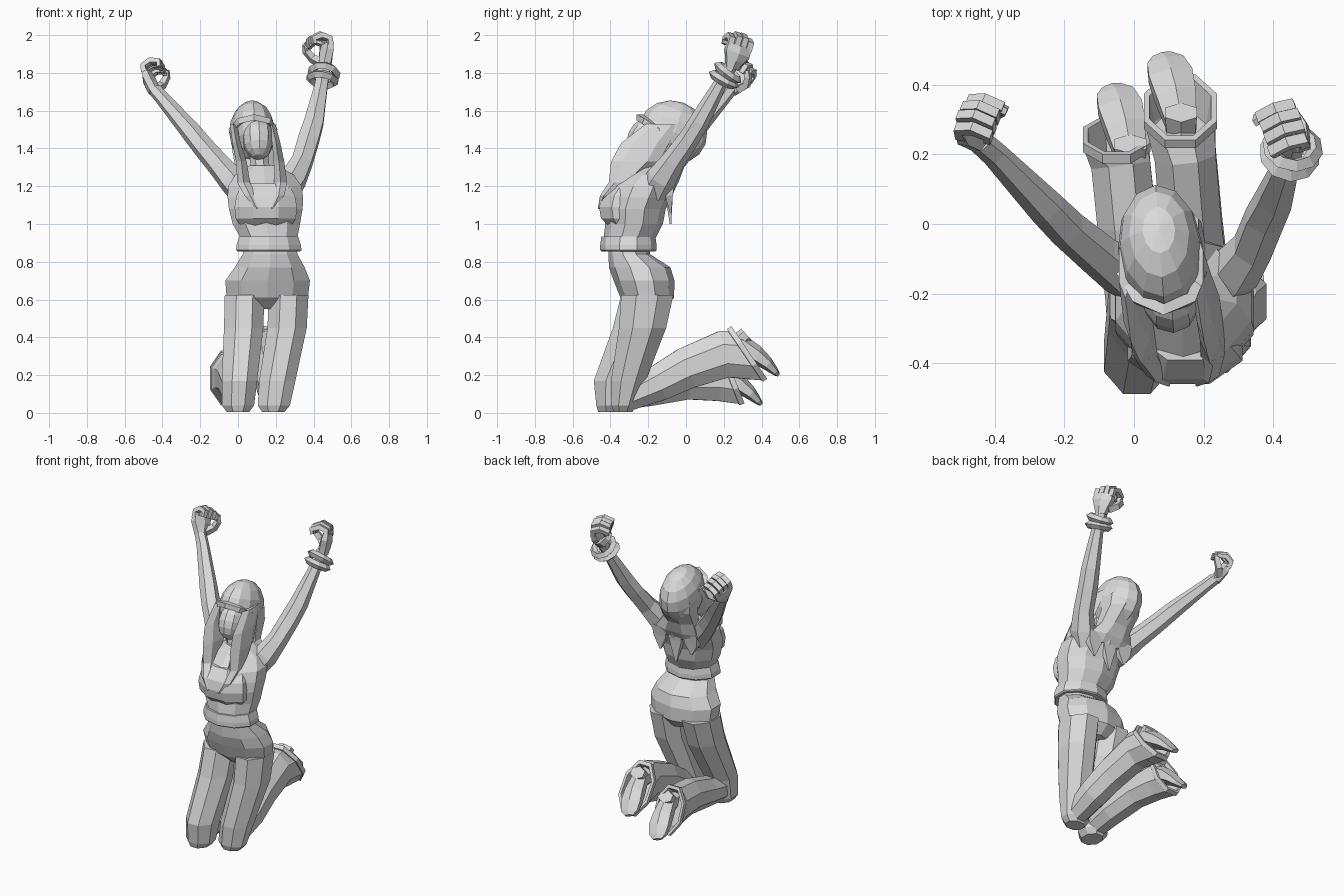
import bpy, bmesh, math
from mathutils import Vector, Matrix

GREY = bpy.data.materials.new("light_grey")
GREY.diffuse_color = (0.7, 0.7, 0.7, 1)


def finish(name, bm):
    bmesh.ops.recalc_face_normals(bm, faces=bm.faces)
    me = bpy.data.meshes.new(name)
    bm.to_mesh(me)
    bm.free()
    me.materials.append(GREY)
    ob = bpy.data.objects.new(name, me)
    bpy.context.collection.objects.link(ob)
    return ob


def loft(name, rings, n=8, level=False, ref=(1, 0, 0)):
    """Skin rings (x, y, z, half width, half depth[, normal]); level = horizontal rings."""
    bm = bmesh.new()
    pts = [Vector(r[:3]) for r in rings]
    loops = []
    k = math.cos(math.pi / n)
    for i, r in enumerate(rings):
        if len(r) > 5:
            t = Vector(r[5]).normalized()
        elif level:
            t = Vector((0, 0, 1))
        else:
            t = (pts[min(i + 1, len(pts) - 1)] - pts[max(i - 1, 0)]).normalized()
        u = Vector(ref)
        u = (u - t * u.dot(t)).normalized()
        v = t.cross(u)
        ring = []
        for j in range(n):
            w = 2 * math.pi * (j + 0.5) / n
            ring.append(bm.verts.new(pts[i] + u * (math.cos(w) * r[3] / k) + v * (math.sin(w) * r[4] / k)))
        loops.append(ring)
    for a, b in zip(loops, loops[1:]):
        for j in range(n):
            bm.faces.new((a[j], a[(j + 1) % n], b[(j + 1) % n], b[j]))
    bm.faces.new(loops[0])
    bm.faces.new(loops[-1])
    return finish(name, bm)


def ball(name, centre, radii, tilt=0, turn=0, seg=12, rows=8):
    bm = bmesh.new()
    m = (Matrix.Translation(centre) @ Matrix.Rotation(math.radians(turn), 4, 'Z')
         @ Matrix.Rotation(math.radians(tilt), 4, 'X') @ Matrix.Diagonal((*radii, 1)))
    bmesh.ops.create_uvsphere(bm, u_segments=seg, v_segments=rows, radius=1, matrix=m)
    return finish(name, bm)


def torus(name, centre, axis, major, minor, seg=10, sides=4):
    bm = bmesh.new()
    q = Vector(axis).to_track_quat('Z', 'Y')
    rows = []
    for i in range(seg):
        a = 2 * math.pi * i / seg
        d = Vector((math.cos(a), math.sin(a), 0))
        rows.append([bm.verts.new(Vector(centre) + q @ (
            d * (major + minor * math.cos(2 * math.pi * j / sides))
            + Vector((0, 0, minor * math.sin(2 * math.pi * j / sides))))) for j in range(sides)])
    for i in range(seg):
        a, b = rows[i], rows[(i + 1) % seg]
        for j in range(sides):
            bm.faces.new((a[j], a[(j + 1) % sides], b[(j + 1) % sides], b[j]))
    return finish(name, bm)


# Hips, shirt hem and torso
loft("hips", [(.165, -.20, .55, .08, .08), (.155, -.205, .61, .215, .135), (.157, -.222, .70, .224, .153),
              (.168, -.245, .77, .185, .155), (.17, -.30, .84, .145, .105), (.17, -.30, .90, .13, .10)],
     n=10, level=True)
loft("shirt_hem", [(.163, -.305, .855, .165, .135), (.163, -.305, .862, .173, .142), (.163, -.305, .89, .170, .142),
                   (.163, -.305, .935, .155, .136)], n=10, level=True)
loft("torso", [(.165, -.30, .92, .148, .13), (.15, -.275, 1.0, .178, .145), (.147, -.27, 1.08, .195, .155),
               (.145, -.25, 1.14, .20, .165), (.142, -.225, 1.20, .195, .165), (.14, -.185, 1.26, .155, .135),
               (.135, -.18, 1.31, .075, .085)], n=10, level=True)
loft("bust", [(.147, -.33, .985, .13, .075), (.147, -.34, 1.03, .16, .11), (.147, -.345, 1.09, .165, .115),
              (.147, -.335, 1.15, .155, .11), (.145, -.30, 1.215, .12, .09)], n=8, level=True)
loft("neck", [(.132, -.19, 1.24, .06, .065), (.115, -.19, 1.32, .05, .055), (.105, -.18, 1.44, .05, .055)], level=True)

# Legs: thigh, flared trouser leg with open hem, shoe with heel
LEGS = {
    "right": dict(
        thigh=[(.035, -.205, .625, .105, .138), (.03, -.255, .45, .104, .132), (.008, -.38, .17, .094, .108),
               (0, -.39, .04, .085, .085), (0, -.395, .006, .06, .07)],
        shin=[(0, -.37, .09, .07, .075), (0, -.2, .125, .083, .09), (-.02, 0, .175, .085, .105),
              (-.038, .17, .185, .085, .122)],
        hem=Vector((-.05, .255, .19)), n=Vector((0, .28, .11)), size=(.097, .15), foot=Vector((-.145, -.09, -.155))),
    "left": dict(
        thigh=[(.268, -.205, .625, .105, .138), (.26, -.23, .45, .104, .125), (.208, -.305, .17, .096, .092),
               (.19, -.33, .04, .085, .065), (.187, -.333, .006, .06, .05)],
        shin=[(.19, -.31, .08, .07, .07), (.185, -.15, .155, .085, .095), (.165, 0, .235, .088, .11),
              (.147, .2, .31, .088, .125)],
        hem=Vector((.133, .335, .32)), n=Vector((0, .28, .19)), size=(.105, .168), foot=Vector((0, 0, 0))),
}
for side, g in LEGS.items():
    loft(side + "_thigh", g["thigh"], level=True)
    c, nrm, (a, b) = g["hem"], g["n"].normalized(), g["size"]
    loft(side + "_trouser_leg", g["shin"] + [
        (*(c - nrm * .03), a * .94, b * .94, nrm), (*(c - nrm * .028), a, b, nrm), (*c, a, b, nrm),
        (*c, a * .84, b * .86, nrm), (*(c - nrm * .09), a * .7, b * .68, nrm)])
    f = g["foot"]
    loft(side + "_shoe", [(*(Vector(p) + f), w, t) for *p, w, t in (
        (.135, .22, .36, .04, .06), (.135, .29, .36, .045, .05), (.12, .365, .31, .058, .045),
        (.105, .425, .265, .064, .032), (.09, .465, .225, .054, .02), (.08, .484, .205, .028, .012))], n=6)
    heel = Vector((.135, .27, .37)) + f
    loft(side + "_shoe_heel", [(*heel, .04, .04), (*(heel + Vector((0, .05, .045))), .046, .036)], n=6)

# Arms
loft("left_arm", [(.25, -.17, 1.17, .06, .075), (.295, -.13, 1.24, .064, .07), (.34, -.07, 1.33, .053, .055),
                  (.375, .015, 1.45, .054, .048), (.402, .07, 1.54, .05, .047), (.44, .175, 1.73, .034, .032),
                  (.457, .24, 1.84, .032, .03)], n=6)
loft("right_arm", [(.03, -.17, 1.16, .065, .075), (-.03, -.14, 1.23, .064, .065), (-.10, -.09, 1.31, .055, .055),
                   (-.19, -.015, 1.415, .05, .05), (-.25, .045, 1.49, .048, .044), (-.40, .2, 1.665, .034, .03),
                   (-.44, .235, 1.71, .032, .03)], n=6)
for i in range(2):
    p = Vector((.447, .20, 1.765)) + Vector((.2, .5, .85)) * (.042 * i)
    torus("bracelet_%d" % (i + 1), p, (.15, .45 + .2 * i, .85), .066, .023)


# Hands with curled fingers, built in a wrist frame: f forward, p palm side, w across
def hand(side, wrist, f, p, s):
    o, f = Vector(wrist), Vector(f).normalized()
    p = Vector(p)
    p = (p - f * p.dot(f)).normalized()
    w = f.cross(p)
    at = lambda a, b, c: o + (f * a + p * b + w * c) * s

    def part(name, pts, n):
        loft(name, [(*at(*q[:3]), q[3] * s, q[4] * s) for q in pts], n=n, ref=w)

    part(side + "_palm", [(-.03, 0, 0, .032, .03), (.015, 0, 0, .05, .032), (.055, 0, 0, .068, .032),
                          (.095, .005, 0, .066, .024)], 6)
    for i in range(4):
        c, r = -.054 + .036 * i, .0155
        e = (.0, .014, .01, -.006)[i]
        part("%s_finger_%d" % (side, i + 1), [(.08, 0, c, r, r), (.122 + e, .008, c, r, r), (.13 + e, .055, c, r, r),
                                              (.10 + e, .098, c, r, r * .9), (.068, .085, c, r * .8, r * .7)], 4)
    sg = -1 if side == "left" else 1
    part(side + "_thumb", [(.005, .01, .035 * sg, .022, .02), (.035, .05, .072 * sg, .018, .018),
                           (.065, .09, .066 * sg, .016, .016), (.09, .11, .045 * sg, .01, .01)], 4)


hand("left", (.462, .25, 1.855), (.1, .36, .92), (-.9, -.3, .1), 1)
hand("right", (-.452, .25, 1.722), (-.3, .5, .66), (.7, -.1, .3), .95)

# Head, face and hair
ball("hair_cap", (.075, -.07, 1.485), (.122, .185, .167), tilt=-20, turn=4)
ball("face", (.107, -.215, 1.45), (.083, .095, .115), tilt=-25, turn=4, seg=10)
loft("hair_fringe", [(-.035, -.14, 1.49, .014, .014), (.012, -.215, 1.545, .016, .016),
                     (.085, -.245, 1.565, .016, .016), (.16, -.215, 1.545, .016, .016),
                     (.193, -.14, 1.49, .014, .014)], n=4, ref=(0, 0, 1))
for side, xs in (("right", (-.025, -.008, .018, .03, .065, .10)), ("left", (.18, .202, .217, .226, .215, .18))):
    rows = ((-.12, 1.53, .018, .08), (-.215, 1.43, .022, .11), (-.27, 1.33, .028, .11),
            (-.345, 1.22, .034, .055), (-.415, 1.15, .03, .035), (-.46, 1.08, .004, .006))
    loft(side + "_hair_lock", [(x, *r) for x, r in zip(xs, rows)], n=6, level=True)
loft("back_hair", [(.075, -.03, 1.48, .11, .11), (.08, -.035, 1.40, .112, .105), (.095, -.085, 1.30, .11, .075),
                   (.12, -.09, 1.22, .15, .05), (.13, -.10, 1.17, .15, .03)], level=True)
for i, (x, z) in enumerate(((.015, 1.08), (.13, 1.0), (.245, 1.06))):
    loft("back_hair_tip_%d" % (i + 1), [(x, -.09, 1.22, .05, .03), (x, -.09, 1.15, .045, .02),
                                        (x, -.082, z, .004, .004)], n=4, level=True)
